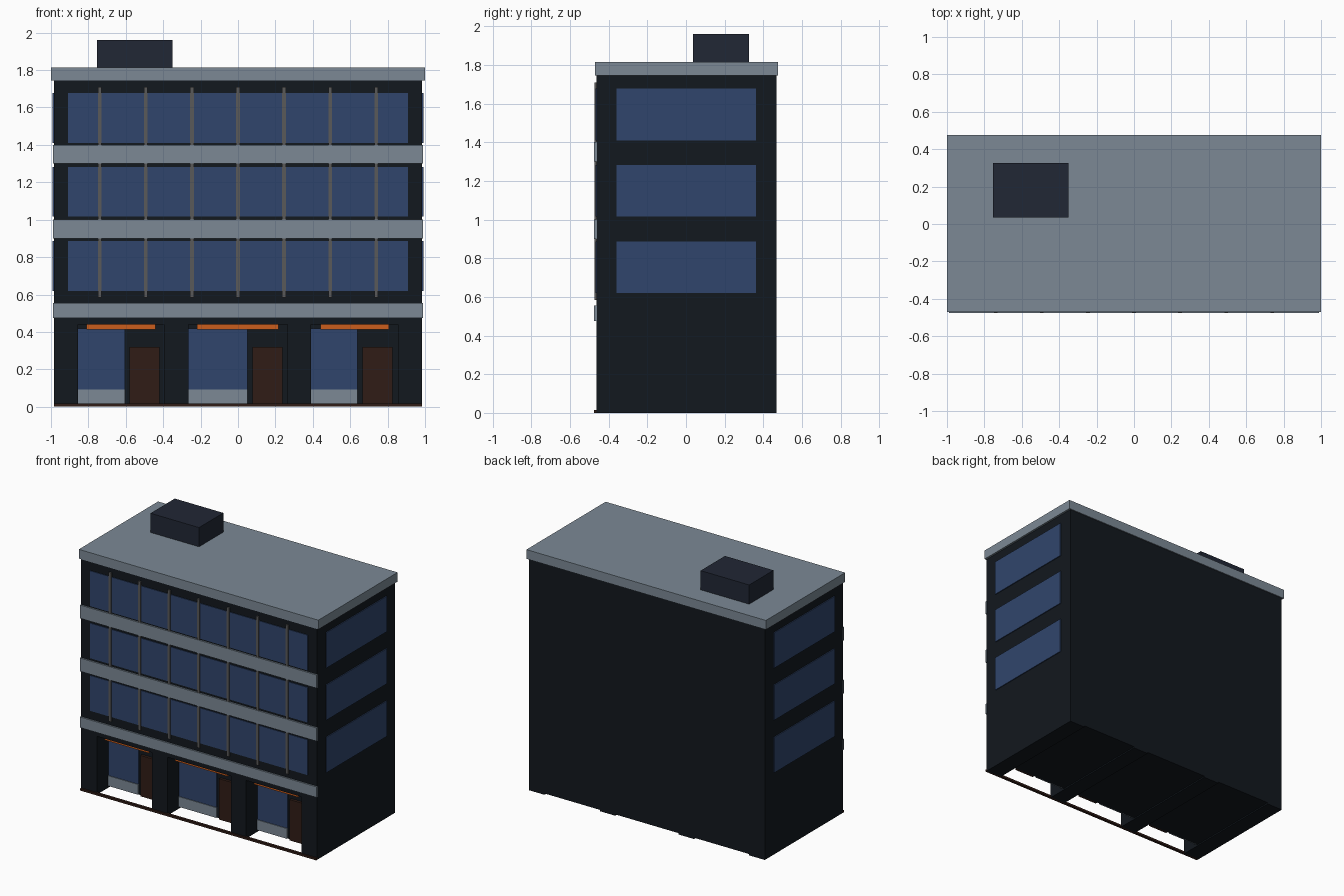
import bpy

if "Cube" in bpy.data.objects:
    bpy.data.objects.remove(bpy.data.objects["Cube"])


def mat(name, rgb):
    m = bpy.data.materials.new(name)
    m.diffuse_color = (*rgb, 1)
    m.use_nodes = True
    m.node_tree.nodes["Principled BSDF"].inputs["Base Color"].default_value = m.diffuse_color
    return m


WALL = mat("dark_wall", (0.006, 0.009, 0.013))
STONE = mat("grey_stone", (0.2, 0.25, 0.3))
GLASS = mat("blue_glass", (0.03, 0.06, 0.15))
METAL = mat("mullion_metal", (0.1, 0.1, 0.1))
WOOD = mat("brown_wood", (0.03, 0.012, 0.008))
ORANGE = mat("orange_sign", (0.6, 0.11, 0.012))
PLANT = mat("roof_plant", (0.015, 0.02, 0.035))


def box(name, x, y, z, material):
    """Box from (min, max) ranges on each axis."""
    bpy.ops.mesh.primitive_cube_add(size=1)
    o = bpy.context.object
    o.name = name
    for v in o.data.vertices:
        v.co = [r[0] if c < 0 else r[1] for c, r in zip(v.co, (x, y, z))]
    o.data.materials.append(material)
    return o


F, B, W = -0.463, 0.467, 0.985   # front wall, back wall, half width
FLOORS = [(0.62, 0.887), (1.017, 1.282), (1.41, 1.677)]

# upper storeys, roof slab and roof plant box
box("upper_body", (-W, W), (F, B), (0.55, 1.745), WALL)
box("roof_slab", (-1, 1), (-0.47, 0.475), (1.745, 1.815), STONE)
box("roof_plant_box", (-0.755, -0.35), (0.035, 0.325), (1.815, 1.96), PLANT)

# stone bands across the front
for i, z in enumerate([(0.475, 0.555), (0.9, 1.0), (1.3, 1.4)]):
    box(f"stone_band_{i}", (-W - 0.003, W + 0.003), (-0.475, F + 0.003), z, STONE)

# ribbon windows on the front and both sides
for i, z in enumerate(FLOORS):
    box(f"front_window_{i}", (-0.91, 0.91), (F - 0.005, F + 0.003), z, GLASS)
    for name, x in (("left", (-0.992, -0.98)), ("right", (0.98, 0.992))):
        box(f"{name}_window_{i}", x, (-0.36, 0.362), z, GLASS)

# vertical mullions
for i in range(7):
    x = (i - 3) * 0.2465
    box(f"mullion_{i}", (x - 0.01, x + 0.01), (-0.473, F), (0.585, 1.71), METAL)

# ground floor piers
bays = [(-0.855, -0.395), (-0.265, 0.265), (0.39, 0.855)]
edges = [-W] + [e for b in bays for e in b] + [W]
for i in range(4):
    box(f"pier_{i}", (edges[2 * i], edges[2 * i + 1]), (F, B), (0, 0.55), WALL)

# recessed shopfronts: glass, bulkhead, door and sign in each bay
shops = [(-0.605, (-0.58, -0.42), (-0.81, -0.44)),
         (0.05, (0.077, 0.237), (-0.22, 0.217)),
         (0.64, (0.665, 0.825), (0.44, 0.807))]
for i, (bay, (gx, door, sign)) in enumerate(zip(bays, shops)):
    box(f"lintel_{i}", bay, (F, B), (0.44, 0.55), WALL)
    box(f"shop_body_{i}", bay, (-0.315, B), (0.01, 0.44), WALL)
    box(f"shop_window_{i}", (bay[0], gx), (-0.325, -0.312), (0.09, 0.418), GLASS)
    box(f"shop_bulkhead_{i}", (bay[0], gx), (-0.33, -0.312), (0.015, 0.092), STONE)
    box(f"shop_door_{i}", door, (-0.335, -0.312), (0.012, 0.32), WOOD)
    box(f"shop_sign_{i}", sign, (-0.435, -0.42), (0.413, 0.44), ORANGE)

# thin threshold strip along the street
box("threshold_strip", (-W, W), (-0.475, -0.455), (0, 0.016), WOOD)
